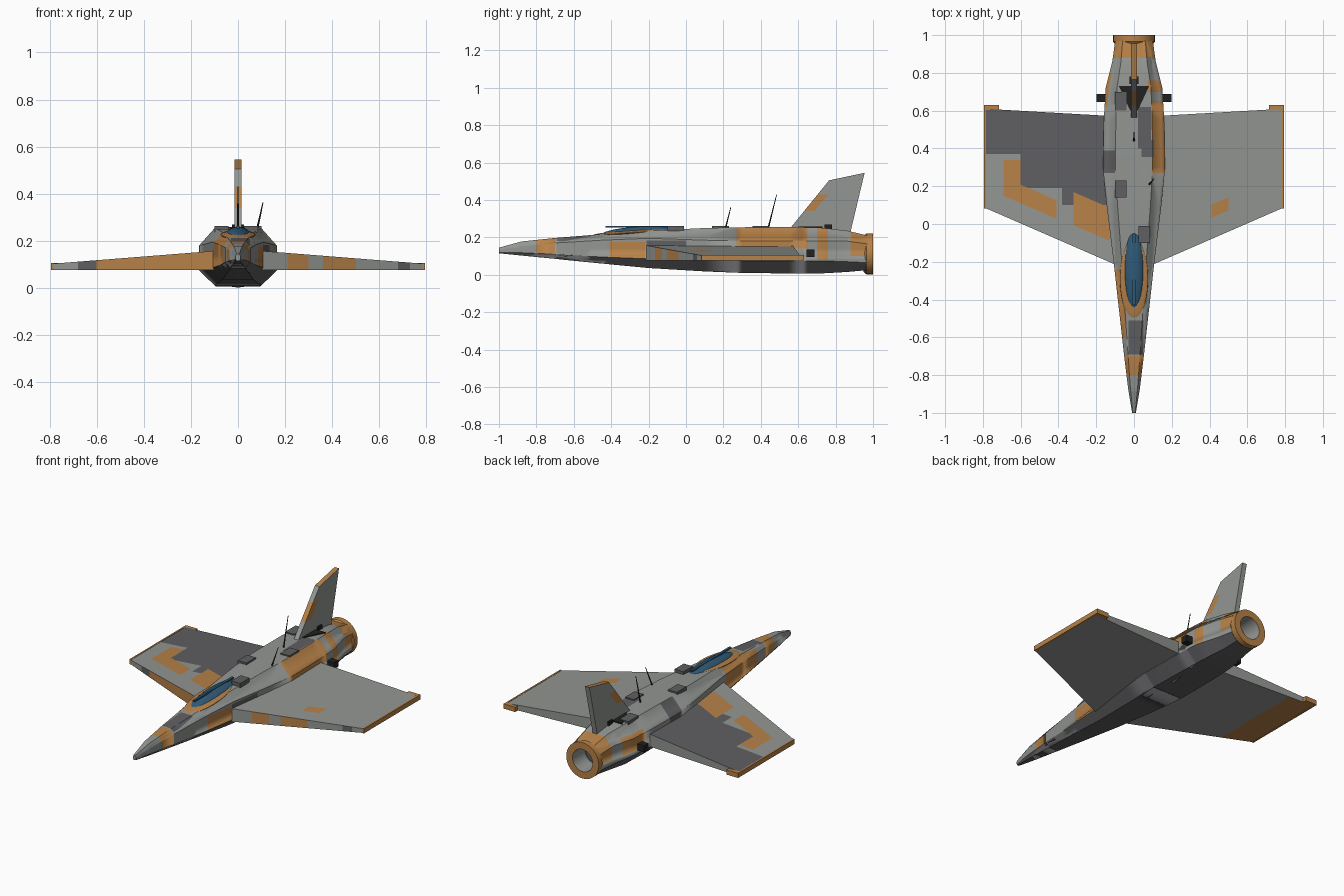
import bpy, bmesh, math
from mathutils import Vector

cube = bpy.data.objects.get("Cube")
if cube:
    bpy.data.objects.remove(cube, do_unlink=True)

X, Y, Z = Vector((1, 0, 0)), Vector((0, 1, 0)), Vector((0, 0, 1))


def material(name, rgb):
    m = bpy.data.materials.new(name)
    m.use_nodes = True
    m.diffuse_color = (*rgb, 1)
    m.node_tree.nodes["Principled BSDF"].inputs["Base Color"].default_value = (*rgb, 1)
    return m


PALETTE = [material("light_grey", (.29, .305, .29)), material("dark_grey", (.115, .113, .12)),
           material("orange_tan", (.47, .22, .065)), material("canopy_blue", (.03, .105, .19)),
           material("black", (.015, .015, .016))]
LIGHT, DARK, ORANGE, BLUE, BLACK = range(5)


def finish(name, bm, colour, smooth=False):
    bmesh.ops.recalc_face_normals(bm, faces=bm.faces)
    mesh = bpy.data.meshes.new(name)
    for m in PALETTE:
        mesh.materials.append(m)
    for f in bm.faces:
        f.material_index = colour
    bm.to_mesh(mesh)
    bm.free()
    ob = bpy.data.objects.new(name, mesh)
    bpy.context.collection.objects.link(ob)
    if smooth:
        bpy.ops.object.select_all(action='DESELECT')
        ob.select_set(True)
        bpy.context.view_layer.objects.active = ob
        bpy.ops.object.shade_smooth_by_angle(angle=math.radians(30))
    return ob


def loft(name, rings, colour, caps=(True, True), smooth=False):
    """Skin a list of equal-length closed rings."""
    bm = bmesh.new()
    loops = [[bm.verts.new(p) for p in ring] for ring in rings]
    n = len(loops[0])
    for a, b in zip(loops, loops[1:]):
        for i in range(n):
            j = (i + 1) % n
            bm.faces.new((a[i], a[j], b[j], b[i]))
    for want, ring in zip(caps, (loops[0], loops[-1])):
        if want:
            bm.faces.new(ring)
    return finish(name, bm, colour, smooth)


def box(name, x, y, z, colour):
    ring = lambda zz: [(x[0], y[0], zz), (x[1], y[0], zz), (x[1], y[1], zz), (x[0], y[1], zz)]
    return loft(name, [ring(z[0]), ring(z[1])], colour)


def ellipsoid(name, centre, radii, tilt, colour):
    bm = bmesh.new()
    bmesh.ops.create_uvsphere(bm, u_segments=24, v_segments=12, radius=1)
    ob = finish(name, bm, colour, True)
    ob.location, ob.scale, ob.rotation_euler = centre, radii, (tilt, 0, 0)
    return ob


def paint(ob, colour, *bounds, test=lambda f: True):
    """Cut the mesh at each (axis, low, high) bound and colour the faces inside."""
    bm = bmesh.new()
    bm.from_mesh(ob.data)
    for axis, *limits in bounds:
        for d in limits:
            if abs(d) < 5:
                bmesh.ops.bisect_plane(bm, geom=bm.verts[:] + bm.edges[:] + bm.faces[:],
                                       plane_co=axis * d / axis.length_squared, plane_no=axis)
    bm.normal_update()
    for f in bm.faces:
        c = f.calc_center_median()
        if test(f) and all(lo < axis.dot(c) < hi for axis, lo, hi in bounds):
            f.material_index = colour
    bm.to_mesh(ob.data)
    bm.free()


# Fuselage: y, half width, top, shoulder, chine, bottom
stations = [(-1, .01, .145, .135, .122, .115), (-.88, .03, .178, .155, .118, .103),
            (-.7, .052, .197, .17, .11, .085), (-.45, .08, .217, .185, .095, .06),
            (-.2, .108, .235, .195, .085, .036), (.1, .145, .25, .185, .078, .018),
            (.3, .165, .254, .18, .075, .01), (.55, .16, .256, .18, .075, .007),
            (.72, .15, .252, .18, .075, .007), (.86, .115, .236, .18, .07, .015),
            (.97, .1, .21, .165, .065, .025)]
rings = []
for y, w, top, shoulder, chine, bottom in stations:
    half = [(.6 * w, top), (w, shoulder), (w, chine), (.6 * w, bottom)]
    rings.append([(x, y, z) for x, z in half] + [(-x, y, z) for x, z in reversed(half)])
fuselage = loft("fuselage", rings, LIGHT, (True, False), True)
upper = lambda f: f.normal.z > -.3
for colour, x, y, z in [
        (ORANGE, (-9, 9), (-.8, -.7), (-9, 9)), (DARK, (-.03, .05), (-.69, -.51), (.18, 9)),
        (ORANGE, (.04, 9), (-.41, -.22), (-9, .175)), (ORANGE, (-9, -.045), (-.6, -.24), (-9, 9)),
        (DARK, (.05, 9), (-.21, 0), (.15, .182)), (ORANGE, (.095, 9), (.27, .65), (.14, 9)),
        (ORANGE, (.07, 9), (.7, .76), (.08, 9)), (DARK, (-9, -.1), (.27, .39), (.1, 9)),
        (DARK, (.02, .09), (.4, .62), (.2, 9)), (ORANGE, (-9, -.08), (.62, .8), (.1, .2)),
        (ORANGE, (-9, 9), (.88, 9), (.1, 9))]:
    paint(fuselage, colour, (X, *x), (Y, *y), (Z, *z), test=upper)
paint(fuselage, DARK, test=lambda f: f.normal.z < -.3)

# Engine nozzle, a turned ring with a recessed bore
circle = lambda r, y: [(r * math.cos(a), y, .112 + r * math.sin(a))
                       for a in (math.tau * i / 32 for i in range(32))]
nozzle = loft("engine_nozzle", [circle(r, y) for r, y in
              [(.098, .95), (.11, .965), (.11, 1), (.068, 1), (.062, .88)]],
              ORANGE, (False, True), True)
paint(nozzle, LIGHT, test=lambda f: abs(f.normal.y) < .3 and
      math.hypot(f.calc_center_median().x, f.calc_center_median().z - .112) < .07)
paint(nozzle, DARK, (Y, -9, .89))

# Wings with tip rails and rear tip blocks
front = lambda f: f.normal.y < -.5
above = lambda f: f.normal.z > .5
wings = {}
for side, s in (("left", 1), ("right", -1)):
    section = lambda x, y0, y1, z: [(s * x, y0, .077), (s * x, y0, z), (s * x, y1, z), (s * x, y1, .077)]
    wings[s] = loft(side + "_wing", [section(.09, -.219, .57, .158), section(.788, .085, .61, .103)], LIGHT)
    span = lambda a, b: sorted((s * a, s * b))
    box(side + "_wing_tip_rail", span(.784, .794), (.083, .63), (.076, .105), ORANGE)
    box(side + "_wing_tip_block", span(.715, .79), (.603, .63), (.076, .105), ORANGE)
    box(side + "_side_pod", span(.13, .198), (.645, .687), (.095, .135), BLACK)

right, left = wings[-1], wings[1]
sweep = Vector((.434, 1, 0))
for x, y in [((-.785, -.6), .37), ((-.6, -.38), .19), ((-.38, 0), .1)]:
    paint(right, DARK, (X, *x), (Y, y, 9), test=above)
paint(right, ORANGE, (X, -.69, -.6), (Y, .15, .34), test=above)
paint(right, ORANGE, (X, -.69, -.41), (sweep, -.15, -.052), test=above)
paint(right, ORANGE, (X, -.32, -.13), (sweep, -.145, .03), test=above)
paint(right, ORANGE, (X, -.6, 0), test=front)
paint(right, DARK, (X, -.68, -.6), test=front)
paint(right, ORANGE, (X, -9, -.62), test=lambda f: f.normal.z < -.5)
paint(left, ORANGE, (X, .41, .5), (Vector((-.434, 1, 0)), -.145, -.075), test=above)
for colour, a, b in [(ORANGE, .21, .3), (ORANGE, .36, .5), (DARK, .68, .73)]:
    paint(left, colour, (X, a, b), test=front)

# Tail fin
outline = [(.55, .24), (.765, .505), (.955, .545), (.875, .21)]
fin = loft("tail_fin", [[(x, y, z) for y, z in outline] for x in (-.015, .015)], LIGHT)
paint(fin, ORANGE, (Vector((0, 1, -.84)), .3, .4), (Z, .34, .43))
paint(fin, ORANGE, test=lambda f: f.normal.z > .8)
box("fin_base_box", (-.025, .025), (.74, .78), (.235, .27), BLACK)
plate = [(-.02, .6), (.02, .6), (.08, .73), (-.08, .73)]
loft("fin_base_plate", [[(x, y, z) for x, y in plate] for z in (.25, .258)], BLACK)

# Canopy, its rim and spine
ellipsoid("canopy_rim", (0, -.29, .226), (.075, .21, .013), .07, ORANGE)
ellipsoid("canopy_glass", (0, -.245, .222), (.055, .21, .036), .05, BLUE)
box("canopy_spine", (-.007, .007), (-.43, -.05), (.253, .262), BLUE)

# Raised hatches along the back
for i, (x, y, length) in enumerate([(-.07, .185, .09), (.055, -.055, .09), (-.07, .65, .1), (.07, .4, .09)]):
    box(f"hatch_{i + 1}", (x - .03, x + .03), (y - length / 2, y + length / 2), (.235, .262), DARK)

# Whip antennas
for name, a, b in [("centre_antenna", (0, .44, .25), (0, .485, .43)),
                   ("side_antenna", (.08, .21, .245), (.106, .24, .362))]:
    disc = lambda p, r: [(p[0] + r * math.cos(k * math.pi / 3), p[1] + r * math.sin(k * math.pi / 3), p[2])
                         for k in range(6)]
    loft(name, [disc(a, .005), disc(b, .002)], BLACK, smooth=True)
